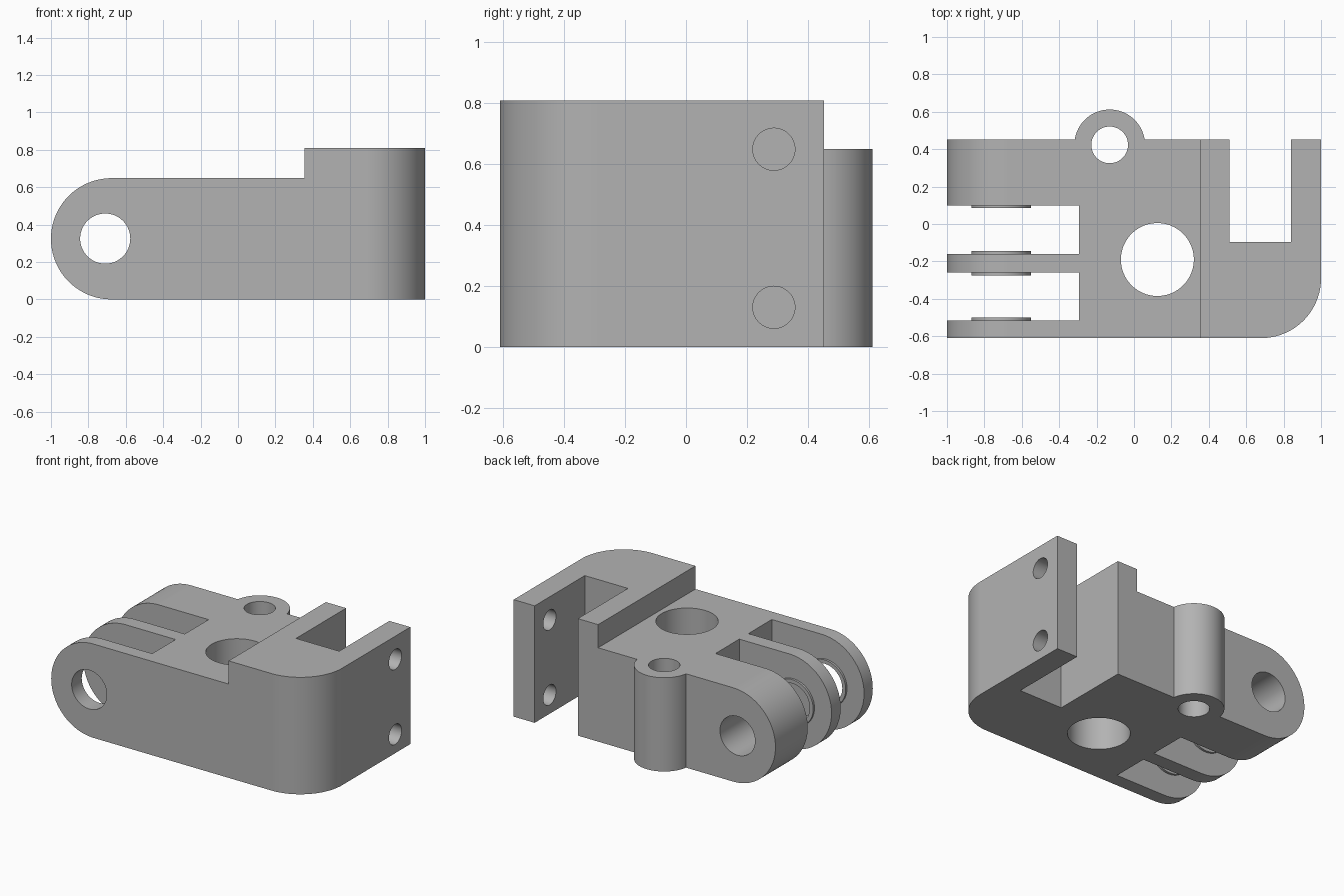
import bpy, bmesh, math
from mathutils import Matrix, Vector

default = bpy.data.objects.get("Cube")
if default:
    bpy.data.objects.remove(default, do_unlink=True)

grey = bpy.data.materials.new("plain grey")
grey.use_nodes = True
COLOUR = (0.45, 0.45, 0.45, 1)
grey.diffuse_color = COLOUR
grey.node_tree.nodes["Principled BSDF"].inputs["Base Color"].default_value = COLOUR


def finish(bm, name):
    bmesh.ops.recalc_face_normals(bm, faces=bm.faces)
    mesh = bpy.data.meshes.new(name)
    bm.to_mesh(mesh)
    bm.free()
    mesh.materials.append(grey)
    obj = bpy.data.objects.new(name, mesh)
    bpy.context.collection.objects.link(obj)
    return obj


def prism(name, points, sweep):
    """Extrude a closed outline of 3D points along a vector."""
    bm = bmesh.new()
    face = bm.faces.new([bm.verts.new(p) for p in points])
    out = bmesh.ops.extrude_face_region(bm, geom=[face])
    verts = [g for g in out["geom"] if isinstance(g, bmesh.types.BMVert)]
    bmesh.ops.translate(bm, verts=verts, vec=sweep)
    return finish(bm, name)


def cylinder(name, start, end, radius):
    start, end = Vector(start), Vector(end)
    axis = end - start
    turn = axis.to_track_quat("Z", "Y").to_matrix().to_4x4()
    bm = bmesh.new()
    bmesh.ops.create_cone(bm, cap_ends=True, segments=96, radius1=radius,
                          radius2=radius, depth=axis.length,
                          matrix=Matrix.Translation((start + end) / 2) @ turn)
    return finish(bm, name)


def arc(cx, cy, r, a0, a1, steps):
    angles = [math.radians(a0 + (a1 - a0) * i / steps) for i in range(steps + 1)]
    return [(cx + r * math.cos(a), cy + r * math.sin(a)) for a in angles]


def combine(target, tool, operation):
    """Apply a boolean and remove the tool object."""
    tool.hide_render = True
    mod = target.modifiers.new("cut", "BOOLEAN")
    mod.operation, mod.solver, mod.object = operation, "EXACT", tool
    bpy.ops.object.select_all(action="DESELECT")
    bpy.context.view_layer.objects.active = target
    target.select_set(True)
    bpy.ops.object.modifier_apply(modifier=mod.name)
    bpy.data.objects.remove(tool, do_unlink=True)


FRONT, BACK, TOP, STEP_TOP = -0.61, 0.452, 0.648, 0.808
SLOT_END = -0.295
PIN_X, PIN_Z = -0.71, 0.325

# Plan outline: forked arms on one side, rounded corner and notch on the other
plan = [(-1.1, FRONT)] + arc(0.68, FRONT + 0.32, 0.32, -90, 0, 32)
plan += [(1, BACK), (0.84, BACK), (0.84, -0.095), (0.51, -0.095), (0.51, BACK), (-1.1, BACK)]
for high, low in ((0.10, -0.16), (-0.26, -0.515)):
    plan += [(-1.1, high), (SLOT_END, high), (SLOT_END, low), (-1.1, low)]
body = prism("hinge_block", [(x, y, -0.1) for x, y in plan], (0, 0, 1.1))

# Side outline: rounded arm ends and raised step
side = arc(-0.676, TOP / 2, TOP / 2, 90, 270, 64)
side += [(1.1, 0), (1.1, STEP_TOP), (0.355, STEP_TOP), (0.355, TOP)]
combine(body, prism("side_outline", [(x, -1, z) for x, z in side], (0, 2, 0)), "INTERSECT")

# Vertical boss on the back
combine(body, cylinder("boss", (-0.13, 0.423, 0), (-0.13, 0.423, TOP), 0.189), "UNION")

# Thin raised rings around the pin hole inside the slots
for face, out in ((0.10, -1), (-0.16, 1), (-0.26, -1), (-0.515, 1)):
    combine(body, cylinder("ring", (PIN_X, face - out * 0.02, PIN_Z),
                           (PIN_X, face + out * 0.015, PIN_Z), 0.16), "UNION")

# Through holes: pin, large bore, boss bore and two plate holes
holes = [((PIN_X, -1, PIN_Z), (PIN_X, 1, PIN_Z), 0.134),
         ((0.125, -0.19, -0.2), (0.125, -0.19, 1), 0.195),
         ((-0.13, 0.423, -0.2), (-0.13, 0.423, 1), 0.098)]
holes += [((0.7, 0.288, z), (1.2, 0.288, z), 0.069) for z in (0.13, 0.648)]
for start, end, radius in holes:
    combine(body, cylinder("hole", start, end, radius), "DIFFERENCE")

# Smooth curves with crisp edges and true flat faces
bpy.ops.object.select_all(action="DESELECT")
bpy.context.view_layer.objects.active = body
body.select_set(True)
bpy.ops.object.shade_smooth_by_angle(angle=math.radians(30))
weighted = body.modifiers.new("flat faces", "WEIGHTED_NORMAL")
weighted.keep_sharp = True
weighted.weight = 100
